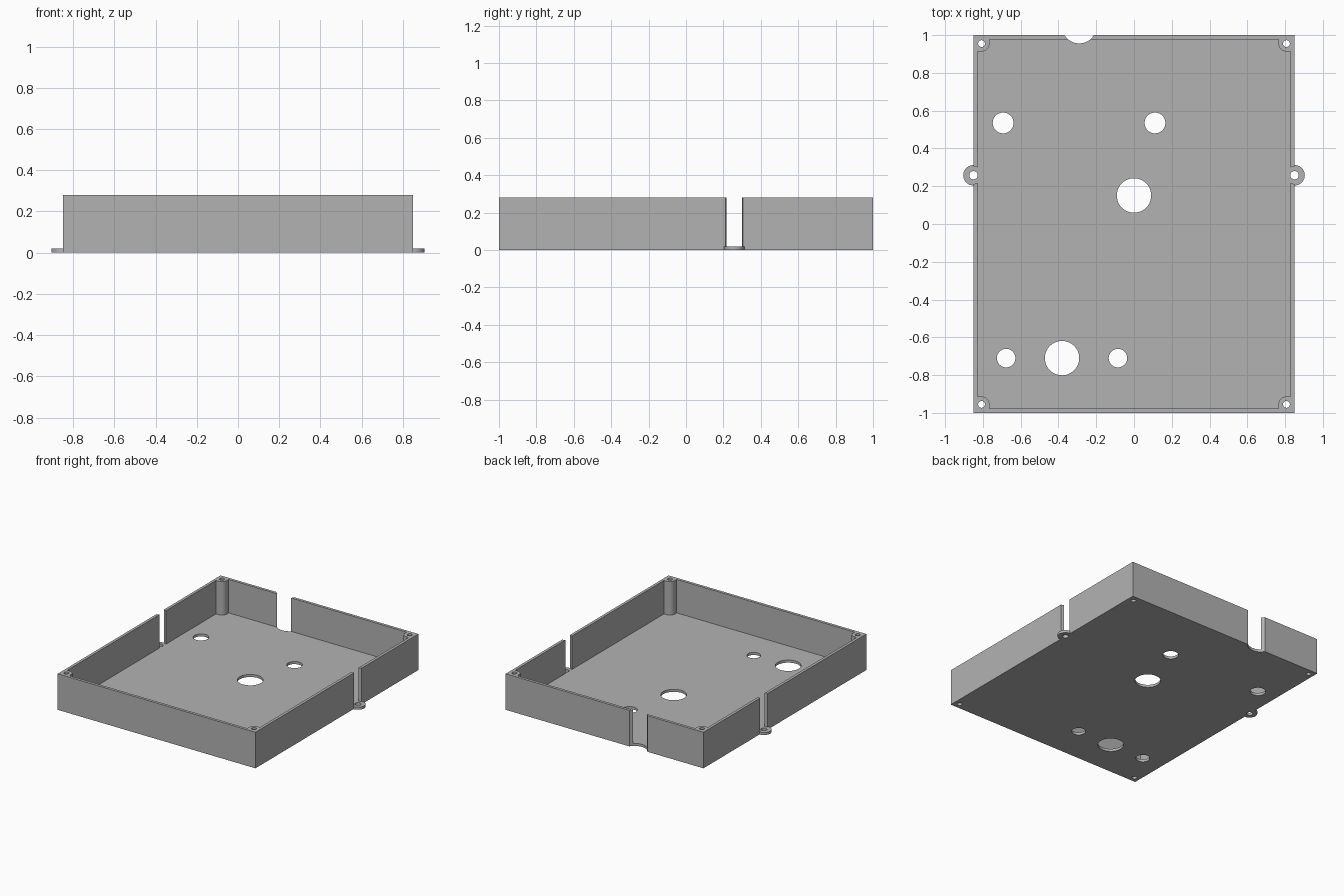
import bpy
import bmesh
from math import pi, sin, cos

cube = bpy.data.objects.get("Cube")
if cube:
    bpy.data.objects.remove(cube, do_unlink=True)

HALF_X, HALF_Y, HEIGHT = 0.85, 1.0, 0.28
WALL, FLOOR = 0.022, 0.02
TAB_Y, TAB_R, TAB_HOLE = 0.258, 0.054, 0.022
BOSS_X, BOSS_Y, BOSS_R = 0.807, 0.955, 0.042

grey = bpy.data.materials.new("plastic grey")
grey.use_nodes = True
colour = (0.45, 0.45, 0.45, 1)
grey.diffuse_color = colour
grey.node_tree.nodes["Principled BSDF"].inputs["Base Color"].default_value = colour


def prism(name, points, z0, z1):
    """Extrude a flat outline between two heights."""
    bm = bmesh.new()
    face = bm.faces.new([bm.verts.new((x, y, z0)) for x, y in points])
    top = bmesh.ops.extrude_face_region(bm, geom=[face])["geom"]
    verts = [v for v in top if isinstance(v, bmesh.types.BMVert)]
    bmesh.ops.translate(bm, verts=verts, vec=(0, 0, z1 - z0))
    bmesh.ops.recalc_face_normals(bm, faces=bm.faces)
    mesh = bpy.data.meshes.new(name)
    bm.to_mesh(mesh)
    bm.free()
    mesh.materials.append(grey)
    obj = bpy.data.objects.new(name, mesh)
    bpy.context.collection.objects.link(obj)
    return obj


def arc(cx, cy, r, start, end, steps):
    angles = [start + (end - start) * i / steps for i in range(steps + 1)]
    return [(cx + r * cos(a), cy + r * sin(a)) for a in angles]


def circle(cx, cy, r):
    return arc(cx, cy, r, 0, 2 * pi, 48)[:-1]


def activate(obj):
    bpy.ops.object.select_all(action="DESELECT")
    obj.select_set(True)
    bpy.context.view_layer.objects.active = obj


def cut(target, points, z0=-0.1, z1=HEIGHT + 0.1):
    cutter = prism("cutter", points, z0, z1)
    cutter.hide_render = True
    mod = target.modifiers.new("cut", "BOOLEAN")
    mod.operation = "DIFFERENCE"
    mod.solver = "EXACT"
    mod.object = cutter
    activate(target)
    bpy.ops.object.modifier_apply(modifier=mod.name)
    bpy.data.objects.remove(cutter, do_unlink=True)


# Solid tray block
tray = prism("tray", [(-HALF_X, -HALF_Y), (HALF_X, -HALF_Y),
                      (HALF_X, HALF_Y), (-HALF_X, HALF_Y)], 0, HEIGHT)

# Cavity outline, stepping around a rounded screw post in each corner
ix, iy = HALF_X - WALL, HALF_Y - WALL
quarter = [(ix, BOSS_Y - BOSS_R)]
quarter += arc(BOSS_X, BOSS_Y, BOSS_R, 1.5 * pi, pi, 10)
quarter += [(BOSS_X - BOSS_R, iy)]
outline = []
for sx, sy in ((1, 1), (-1, 1), (-1, -1), (1, -1)):
    pts = [(sx * x, sy * y) for x, y in quarter]
    outline += pts if sx * sy > 0 else pts[::-1]
cut(tray, outline, FLOOR)

# Screw holes through the corner posts
for sx in (-1, 1):
    for sy in (-1, 1):
        cut(tray, circle(sx * BOSS_X, sy * BOSS_Y, 0.018))

# Floor openings, and the cable notch in the back wall
for x, y, r in ((-0.693, 0.535, 0.055), (0.111, 0.535, 0.055),
                (0, 0.151, 0.091), (-0.381, -0.71, 0.091),
                (-0.677, -0.71, 0.049), (-0.085, -0.71, 0.049),
                (-0.29, 1.046, 0.09)):
    cut(tray, circle(x, y, r))

# Side slots with mounting tabs
for side, name in ((1, "left_tab"), (-1, "right_tab")):
    x = side * HALF_X
    cut(tray, circle(x, TAB_Y, 0.046), FLOOR)
    cut(tray, circle(x, TAB_Y, TAB_HOLE))
    outer = arc(0, 0, TAB_R, -pi / 2, pi / 2, 24)
    inner = arc(0, 0, TAB_HOLE, pi / 2, -pi / 2, 24)
    prism(name, [(x + side * px, TAB_Y + py) for px, py in outer + inner], 0, FLOOR)

for name in ("tray", "left_tab", "right_tab"):
    activate(bpy.data.objects[name])
    bpy.ops.object.shade_smooth_by_angle()
